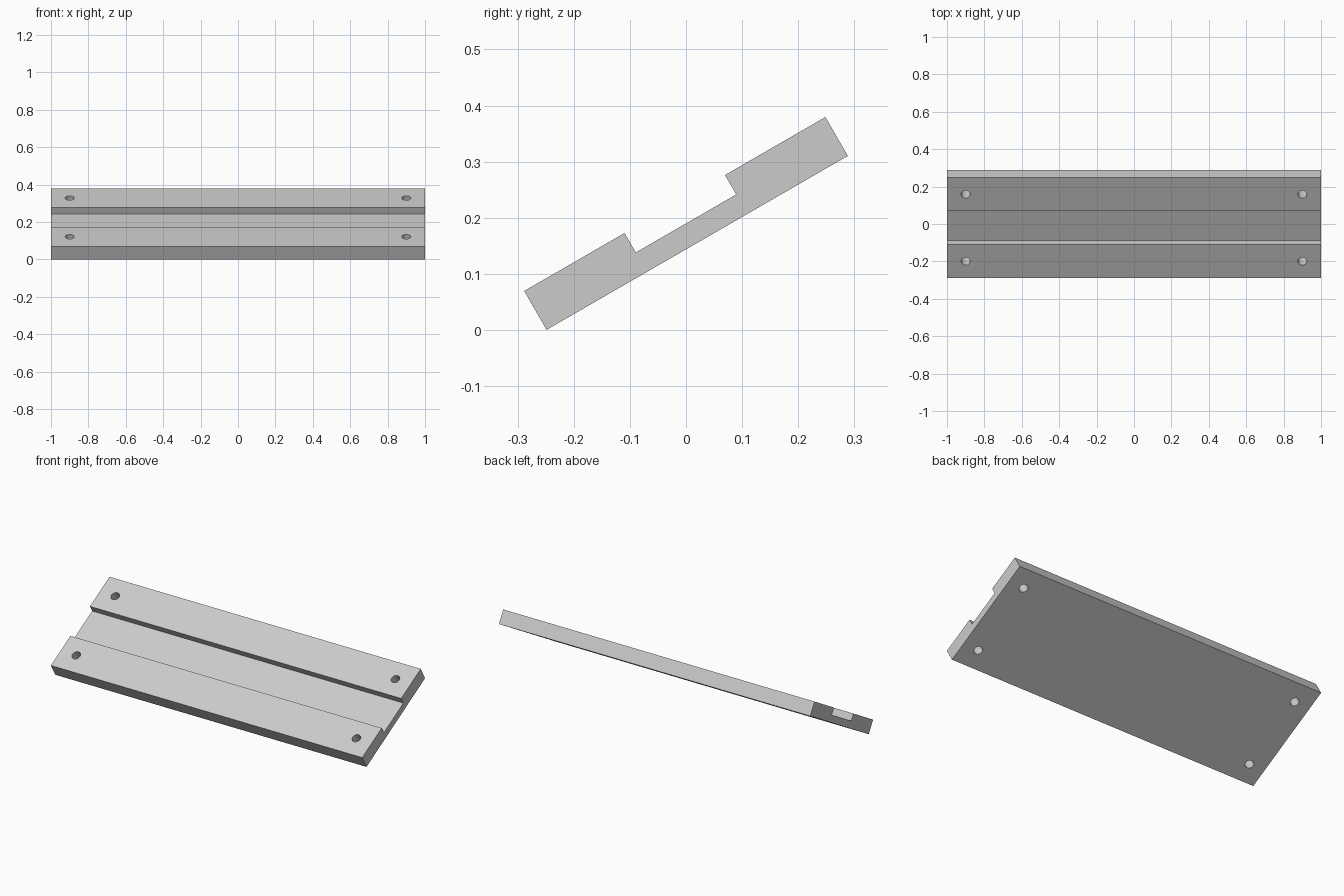
import bpy
import bmesh
from math import radians
from mathutils import Matrix, Vector

cube = bpy.data.objects.get("Cube")
if cube:
    bpy.data.objects.remove(cube)

LENGTH, WIDTH, THICK, GROOVE = 2.0, 0.62, 0.08, 0.04
TILT = Matrix.Rotation(radians(30), 4, 'X')
PLACE = Matrix.Translation((0, 0, 0.19)) @ TILT

grey = bpy.data.materials.new("light grey")
grey.use_nodes = True
grey.diffuse_color = (0.6, 0.6, 0.6, 1)
grey.node_tree.nodes["Principled BSDF"].inputs["Base Color"].default_value = (0.6, 0.6, 0.6, 1)


def make_object(name, bm):
    bmesh.ops.recalc_face_normals(bm, faces=bm.faces)
    mesh = bpy.data.meshes.new(name)
    bm.to_mesh(mesh)
    bm.free()
    mesh.materials.append(grey)
    obj = bpy.data.objects.new(name, mesh)
    obj.matrix_world = PLACE
    bpy.context.collection.objects.link(obj)
    return obj


# Grooved plate: half the profile, mirrored, then extruded along x
h, t, g = WIDTH / 2, THICK / 2, WIDTH / 6
half = [(h, -t), (h, t), (g, t), (g, t - GROOVE)]
profile = half + [(-y, z) for y, z in reversed(half)]
bm = bmesh.new()
face = bm.faces.new([bm.verts.new((-LENGTH / 2, y, z)) for y, z in profile])
ext = bmesh.ops.extrude_face_region(bm, geom=[face])
bmesh.ops.translate(bm, vec=Vector((LENGTH, 0, 0)),
                    verts=[v for v in ext["geom"] if isinstance(v, bmesh.types.BMVert)])
plate = make_object("grooved_plate", bm)

# Screw holes through the four corners
bm = bmesh.new()
for x in (-0.9, 0.9):
    for y in (-WIDTH / 3, WIDTH / 3):
        bmesh.ops.create_cone(bm, cap_ends=True, segments=32, radius1=0.024, radius2=0.024,
                              depth=THICK * 2, matrix=Matrix.Translation((x, y, 0)))
cutter = make_object("hole_cutter", bm)
cutter.hide_render = True
cutter.hide_viewport = False

holes = plate.modifiers.new("screw holes", 'BOOLEAN')
holes.operation = 'DIFFERENCE'
holes.solver = 'EXACT'
holes.object = cutter

bpy.ops.object.select_all(action='DESELECT')
plate.select_set(True)
bpy.context.view_layer.objects.active = plate
bpy.ops.object.modifier_apply(modifier=holes.name)
bpy.data.objects.remove(cutter)
bpy.ops.object.shade_smooth_by_angle(angle=radians(30))
